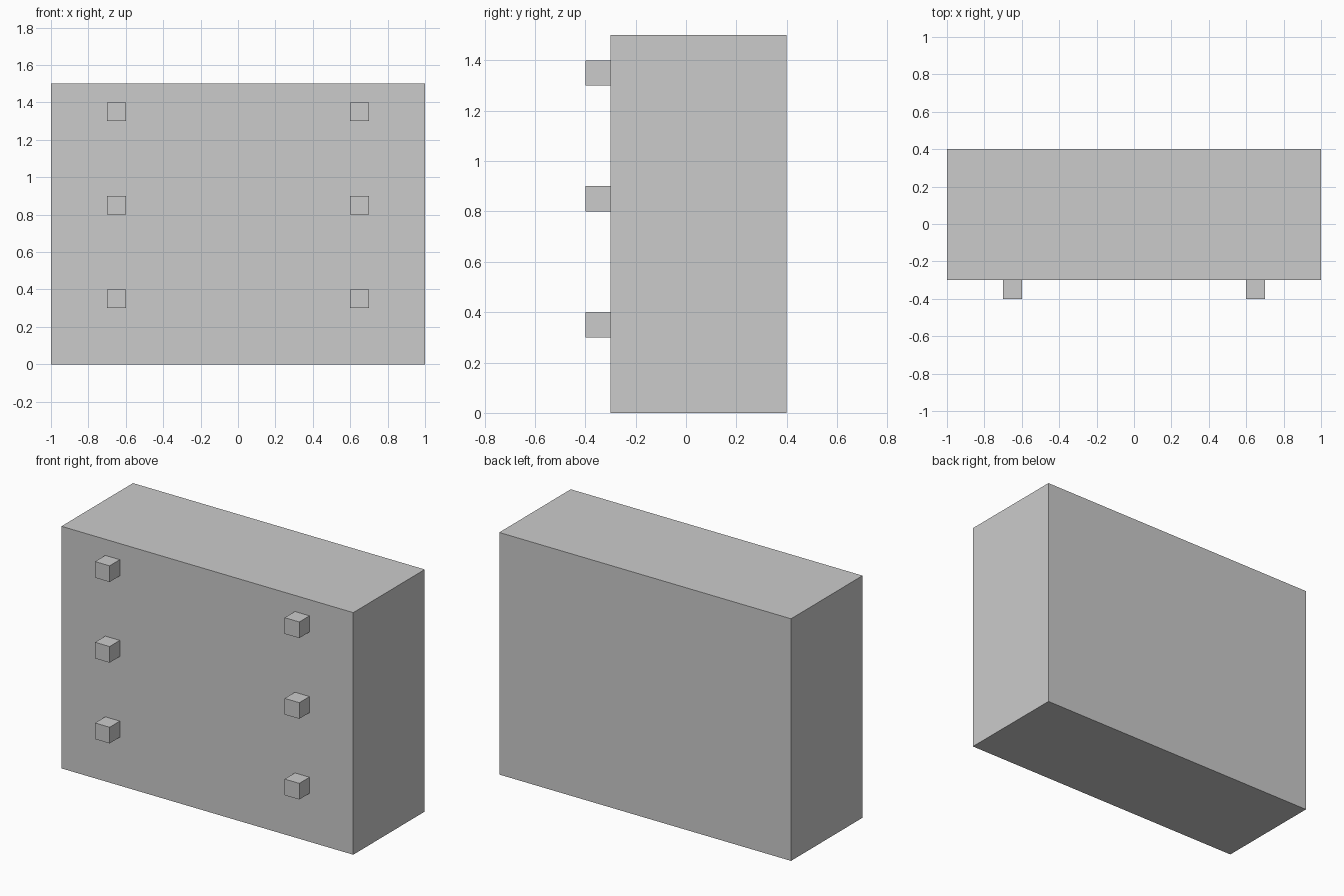
import bpy

if "Cube" in bpy.data.objects:
    bpy.data.objects.remove(bpy.data.objects["Cube"])


def box(name, center, size):
    """Add a box with its transform applied to the mesh."""
    bpy.ops.mesh.primitive_cube_add(size=1, location=center)
    obj = bpy.context.object
    obj.name = name
    obj.scale = size
    bpy.ops.object.transform_apply(location=False, rotation=False, scale=True)
    return obj


# Dresser body
box("dresser_body", (0, 0.05, 0.75), (2.0, 0.7, 1.5))

# Two square knobs on each of the three drawer levels
KNOB = 0.1
for level, z in (("lower", 0.35), ("middle", 0.85), ("upper", 1.35)):
    for side, x in (("left", -0.65), ("right", 0.65)):
        box(f"{level}_{side}_knob", (x, -0.35, z), (KNOB, KNOB, KNOB))
